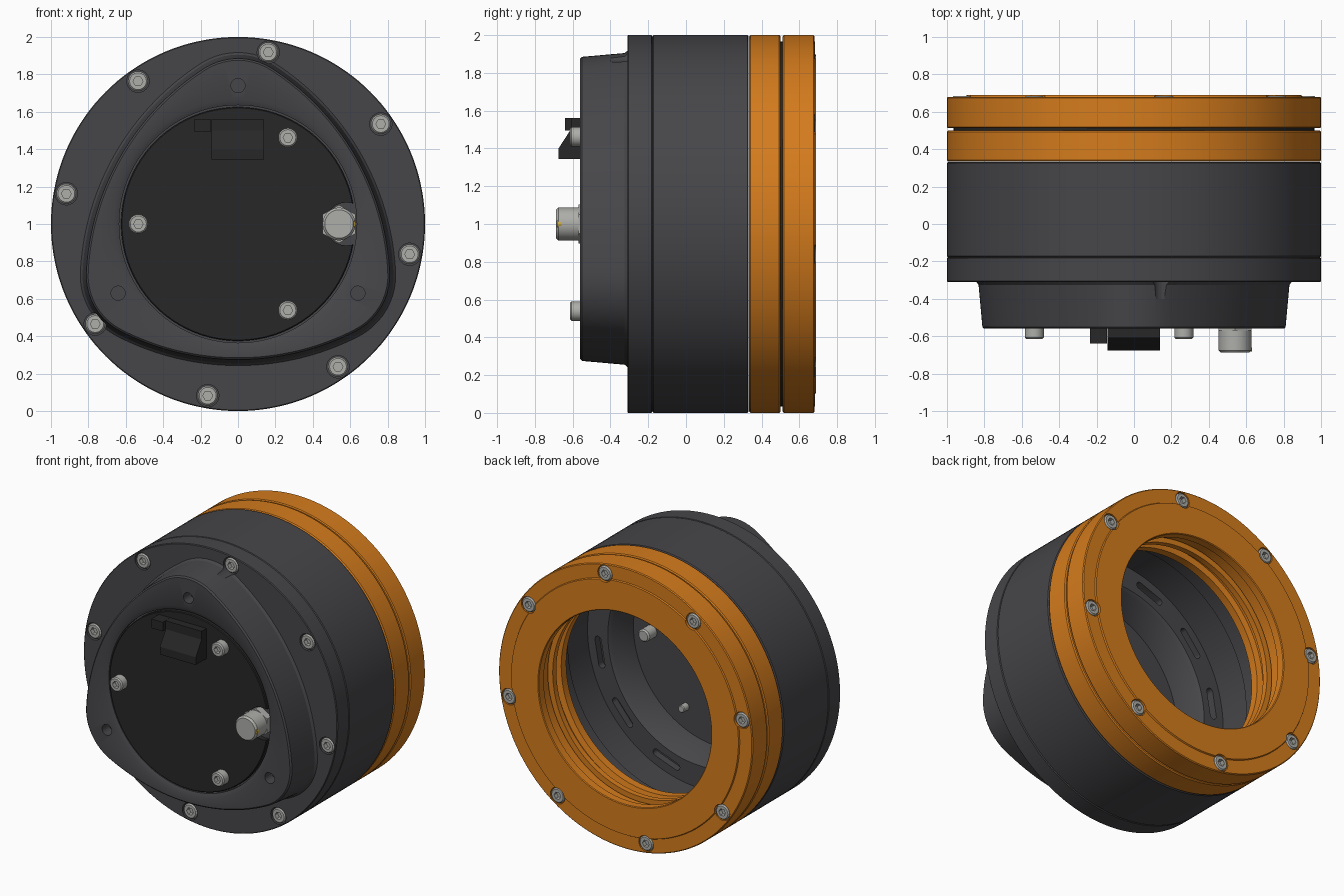
import bpy, bmesh
from math import sin, cos, pi, radians, degrees, sqrt

if "Cube" in bpy.data.objects:
    bpy.data.objects.remove(bpy.data.objects["Cube"])


def material(name, col):
    m = bpy.data.materials.new(name)
    m.diffuse_color = (*col, 1)
    m.use_nodes = True
    m.node_tree.nodes["Principled BSDF"].inputs["Base Color"].default_value = m.diffuse_color
    return m


DARK = material("dark_grey", (0.062, 0.06, 0.066))
BLACK = material("black", (0.02, 0.02, 0.02))
ORANGE = material("orange", (0.66, 0.2, 0.012))
METAL = material("metal", (0.42, 0.42, 0.40))
GOLD = material("gold", (0.6, 0.4, 0.06))


def finish(name, bm, mat):
    bmesh.ops.recalc_face_normals(bm, faces=bm.faces)
    me = bpy.data.meshes.new(name)
    bm.to_mesh(me)
    bm.free()
    ob = bpy.data.objects.new(name, me)
    bpy.context.collection.objects.link(ob)
    if mat:
        me.materials.append(mat)
    return ob


def smooth(ob):
    bpy.ops.object.select_all(action='DESELECT')
    ob.select_set(True)
    bpy.context.view_layer.objects.active = ob
    bpy.ops.object.shade_smooth_by_angle(angle=radians(30))
    return ob


def add_loft(bm, profile, cx=0, cz=1, seg=24, closed=False):
    """Sweep (radius, y) points around y; radius may be a function of angle."""
    rings = []
    for r, y in profile:
        ring = []
        for i in range(seg):
            t = 2 * pi * i / seg
            rr = r(t) if callable(r) else r
            ring.append(bm.verts.new((cx + rr * cos(t), y, cz + rr * sin(t))))
        rings.append(ring)
    for k in range(len(rings) - (not closed)):
        a, b = rings[k], rings[(k + 1) % len(rings)]
        for i in range(seg):
            j = (i + 1) % seg
            bm.faces.new((a[i], a[j], b[j], b[i]))
    if not closed:
        bm.faces.new(rings[0])
        bm.faces.new(rings[-1])


def loft(name, profile, mat, **kw):
    bm = bmesh.new()
    add_loft(bm, profile, **kw)
    return smooth(finish(name, bm, mat))


def add_prism(bm, a, b):
    va, vb = [bm.verts.new(p) for p in a], [bm.verts.new(p) for p in b]
    bm.faces.new(va)
    bm.faces.new(vb)
    for i in range(len(va)):
        j = (i + 1) % len(va)
        bm.faces.new((va[i], va[j], vb[j], vb[i]))


def prism(name, a, b, mat):
    bm = bmesh.new()
    add_prism(bm, a, b)
    return finish(name, bm, mat)


def cut(ob, bm):
    cutter = finish("cutter", bm, None)
    cutter.hide_render = True
    mod = ob.modifiers.new("cut", 'BOOLEAN')
    mod.object, mod.operation, mod.solver = cutter, 'DIFFERENCE', 'EXACT'
    bpy.context.view_layer.objects.active = ob
    bpy.ops.object.modifier_apply(modifier=mod.name)
    bpy.data.objects.remove(cutter)
    smooth(ob)


def trilobe(offset):
    """Rounded three-lobed outline made of tangent arcs."""
    d, rho, e, R = 0.55, 0.355 + offset, 0.654, 1.399 + offset

    def r(t):
        a = abs((degrees(t) - 30) % 120 - 60)
        if a < 12.7:
            a = radians(a)
            return d * cos(a) + sqrt(rho ** 2 - (d * sin(a)) ** 2)
        b = radians(60 - a)
        return -e * cos(b) + sqrt(R ** 2 - (e * sin(b)) ** 2)
    return r


def screw(name, x, z, y, s, r=0.053, h=0.06):
    """Socket head screw, face at y, s = inward direction."""
    hexa = lambda t: 0.5 * r * cos(pi / 6) / cos((t % (pi / 3)) - pi / 6)
    loft(name, [(r, y + s * h), (r, y + s * 0.008), (r - 0.008, y),
                (hexa, y), (hexa, y + s * 0.03)], METAL, cx=x, cz=z)


bolts = [(0.932 * cos(radians(80 + 45 * k)), 1 + 0.932 * sin(radians(80 + 45 * k)))
         for k in range(8)]

# front cover: flange, three-lobed boss, recess for the lid, inner ledge
cover = loft("front_cover", [
    (0.635, -0.52), (0.635, -0.545), (0.665, -0.56), (trilobe(-0.03), -0.56),
    (trilobe(-0.02), -0.55), (trilobe(0), -0.325), (trilobe(0.012), -0.31), (0.995, -0.31), (1.0, -0.305),
    (1.0, -0.183), (0.993, -0.178), (0.74, -0.178), (0.72, -0.2), (0.68, -0.38)],
    DARK, seg=144)
bm = bmesh.new()
for x, z in bolts:
    add_loft(bm, [(0.06, -0.25), (0.06, -0.4)], x, z)
for k in range(3):
    t = radians(90 + 120 * k)
    add_loft(bm, [(0.038, -0.48), (0.038, -0.6)], 0.74 * cos(t), 1 + 0.74 * sin(t))
for k in range(12):  # curved slots in the inner ledge
    mid, half, w, pts = radians(-10 + 30 * k), radians(6), 0.025, []
    for end in (1, -1):
        a = mid + end * half
        for i in range(9):
            p = a + (0 if end > 0 else pi) + pi * i / 8
            pts.append((0.82 * cos(a) + w * cos(p), 1 + 0.82 * sin(a) + w * sin(p)))
    add_prism(bm, [(x, -0.23, z) for x, z in pts], [(x, -0.1, z) for x, z in pts])
cut(cover, bm)

# main housing tube
loft("main_housing", [
    (0.993, -0.178), (1.0, -0.172), (1.0, 0.325), (0.993, 0.332),
    (0.86, 0.332), (0.86, 0.1), (0.9, 0.08), (0.9, -0.178)], DARK, seg=144, closed=True)

# orange rings and the dark spacer between them
loft("inner_orange_ring", [
    (0.993, 0.334), (1.0, 0.342), (1.0, 0.493), (0.993, 0.5), (0.7, 0.5),
    (0.7, 0.46), (0.75, 0.45), (0.75, 0.4), (0.71, 0.39), (0.71, 0.334)],
    ORANGE, seg=144, closed=True)
loft("ring_spacer", [(0.965, 0.5), (0.965, 0.512), (0.8, 0.512), (0.8, 0.5)],
     BLACK, seg=144, closed=True)
back = loft("outer_orange_ring", [
    (0.993, 0.512), (1.0, 0.518), (1.0, 0.674), (0.994, 0.68), (0.9, 0.68),
    (0.895, 0.689), (0.685, 0.689), (0.68, 0.684), (0.68, 0.63), (0.73, 0.62),
    (0.73, 0.512)], ORANGE, seg=144, closed=True)
bm = bmesh.new()
for x, z in bolts:
    add_loft(bm, [(0.058, 0.63), (0.058, 0.75)], x, z)
cut(back, bm)

# flange bolts on both ends
for i, (x, z) in enumerate(bolts):
    screw(f"front_bolt_{i}", x, z, -0.31, 1)
    screw(f"back_bolt_{i}", x, z, 0.684, -1)

# black lid with a notch round the connector
lid = loft("front_lid", [(0.625, -0.515), (0.625, -0.55), (0.62, -0.555)], BLACK, seg=144)
bm = bmesh.new()
add_loft(bm, [(0.115, -0.5), (0.115, -0.6)], 0.58, 1)
cut(lid, bm)
for i in range(3):
    t = radians(60 + 120 * i)
    x, z = 0.533 * cos(t), 1 + 0.533 * sin(t)
    screw(f"lid_screw_{i}", x, z, -0.615, 1, r=0.051, h=0.08)
    loft(f"lid_screw_end_{i}", [(0.026, -0.42), (0.026, -0.33), (0.02, -0.325)],
         METAL, cx=x, cz=z)

# wedge-shaped plug housing and its small side block
side = [(-0.54, 1.345), (-0.675, 1.345), (-0.675, 1.4), (-0.61, 1.5),
        (-0.61, 1.56), (-0.54, 1.56)]
prism("plug_housing", [(-0.143, y, z) for y, z in side], [(0.14, y, z) for y, z in side], BLACK)
side = [(-0.54, 1.495), (-0.64, 1.495), (-0.64, 1.56), (-0.54, 1.56)]
prism("plug_side_block", [(-0.235, y, z) for y, z in side],
      [(-0.144, y, z) for y, z in side], BLACK)

# round connector, gold tab, and its end inside the housing
loft("connector", [(0.088, -0.52), (0.088, -0.675), (0.076, -0.688), (0.05, -0.688)],
     METAL, cx=0.54, seg=32)
nut = lambda t: 0.102 * cos(pi / 6) / cos(((t + pi / 6) % (pi / 3)) - pi / 6)
loft("connector_nut", [(nut, -0.52), (nut, -0.57)], METAL, cx=0.54)
loft("connector_tab", [(0.022, -0.66), (0.022, -0.682)], GOLD, cx=0.608, seg=16)
loft("connector_end", [(0.045, -0.42), (0.045, -0.3), (0.035, -0.29)], METAL, cx=0.54)
